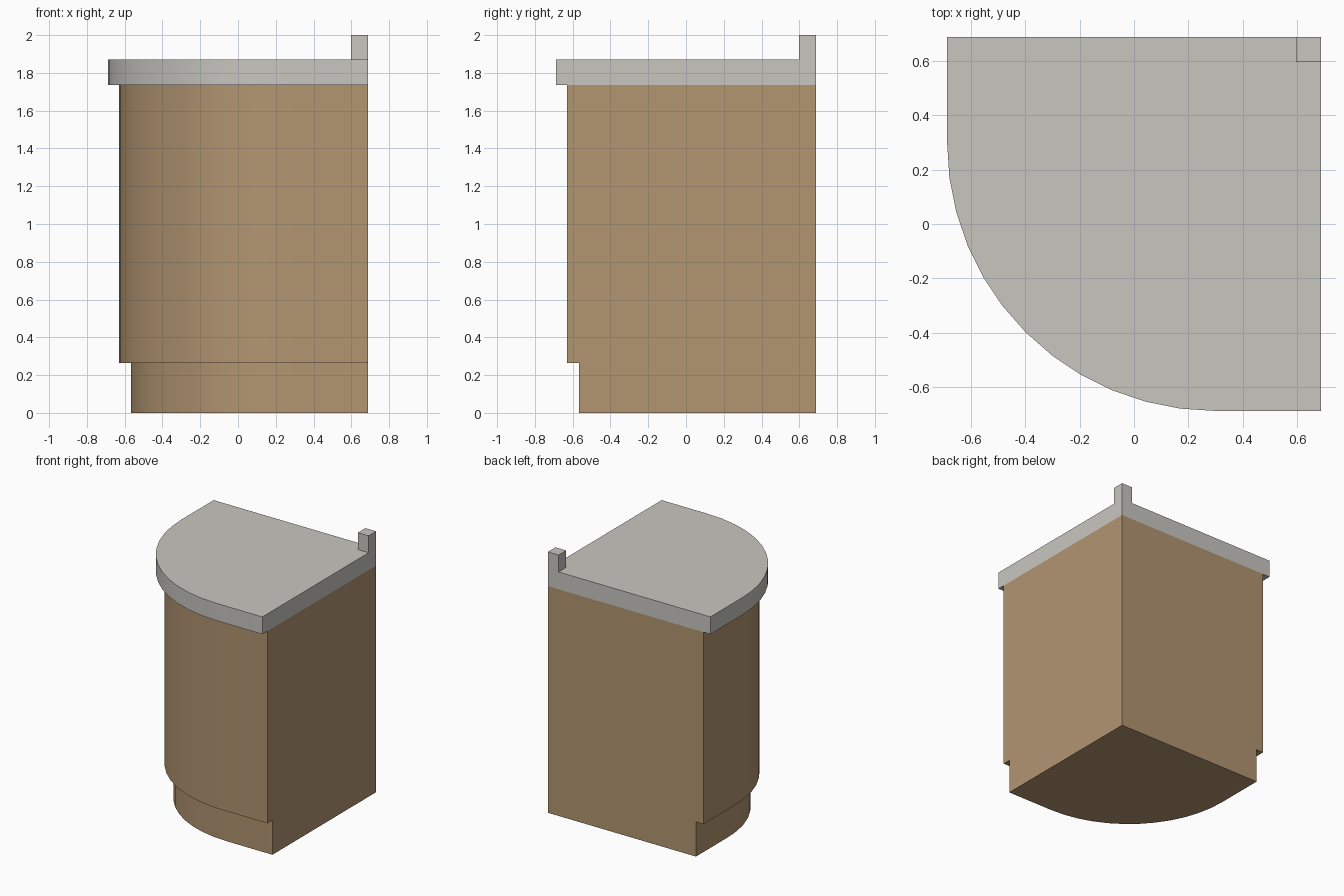
import bpy
import bmesh
import math

if "Cube" in bpy.data.objects:
    bpy.data.objects.remove(bpy.data.objects["Cube"])

HALF = 0.689      # flush right and back planes
CENTRE = 0.30     # centre of the rounded corner
SEGMENTS = 12


def material(name, rgb):
    m = bpy.data.materials.new(name)
    m.diffuse_color = (*rgb, 1)
    m.use_nodes = True
    m.node_tree.nodes["Principled BSDF"].inputs["Base Color"].default_value = m.diffuse_color
    return m


wood = material("tan wood", (0.445, 0.300, 0.165))
stone = material("pale grey worktop", (0.578, 0.565, 0.527))


def finish(bm, name, mat):
    bmesh.ops.recalc_face_normals(bm, faces=bm.faces)
    mesh = bpy.data.meshes.new(name)
    bm.to_mesh(mesh)
    bm.free()
    mesh.set_sharp_from_angle(angle=math.radians(30))
    mesh.materials.append(mat)
    obj = bpy.data.objects.new(name, mesh)
    bpy.context.collection.objects.link(obj)


def rounded_corner_solid(name, steps, mat):
    """Stack rounded outlines (radius, z), flush on the right and back."""
    bm = bmesh.new()
    rings = []
    for r, z in steps:
        pts = [(CENTRE - r, HALF)]
        for i in range(SEGMENTS + 1):
            a = math.pi + math.pi / 2 * i / SEGMENTS
            pts.append((CENTRE + r * math.cos(a), CENTRE + r * math.sin(a)))
        pts.append((HALF, CENTRE - r))
        rings.append([bm.verts.new((x, y, z)) for x, y in pts])
    low = bm.verts.new((HALF, HALF, steps[0][1]))
    high = bm.verts.new((HALF, HALF, steps[-1][1]))
    # curved front and horizontal ledges
    for (a, b), (s, t) in zip(zip(rings, rings[1:]), zip(steps, steps[1:])):
        for i in range(len(a) - 1):
            f = bm.faces.new((a[i], a[i + 1], b[i + 1], b[i]))
            f.smooth = s[1] != t[1]
    # flat back and right sides, then bottom and top
    for k in (0, -1):
        bm.faces.new([r[k] for r in rings] + [high, low])
    bm.faces.new(rings[0] + [low])
    bm.faces.new(rings[-1] + [high])
    finish(bm, name, mat)


# Cabinet body with recessed plinth
rounded_corner_solid("cabinet", [(0.867, 0), (0.867, 0.265),
                                 (0.929, 0.265), (0.929, 1.737)], wood)

# Overhanging worktop
rounded_corner_solid("worktop", [(0.989, 1.737), (0.989, 1.87)], stone)

# Small upstand post in the back corner
bm = bmesh.new()
bmesh.ops.create_cube(bm, size=1)
for v in bm.verts:
    v.co.x = HALF if v.co.x > 0 else 0.598
    v.co.y = HALF if v.co.y > 0 else 0.598
    v.co.z = 2.0 if v.co.z > 0 else 1.87
finish(bm, "corner_post", stone)
